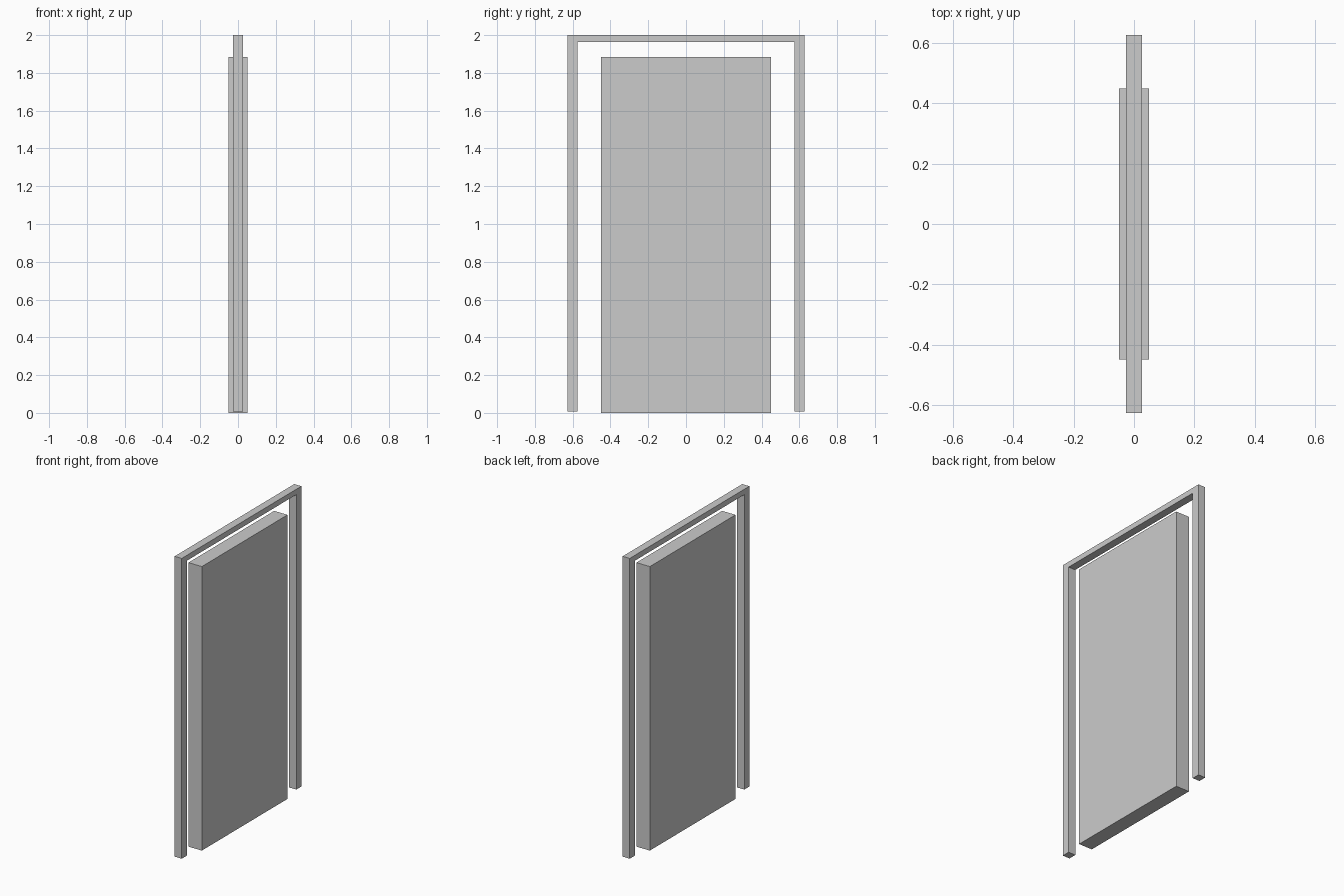
import bpy, bmesh

if "Cube" in bpy.data.objects:
    bpy.data.objects.remove(bpy.data.objects["Cube"])


def extruded(name, profile, half_depth):
    """Extrude a closed (y, z) outline along x, centred on x = 0."""
    bm = bmesh.new()
    face = bm.faces.new([bm.verts.new((-half_depth, y, z)) for y, z in profile])
    ext = bmesh.ops.extrude_face_region(bm, geom=[face])
    verts = [g for g in ext["geom"] if isinstance(g, bmesh.types.BMVert)]
    bmesh.ops.translate(bm, verts=verts, vec=(2 * half_depth, 0, 0))
    bmesh.ops.recalc_face_normals(bm, faces=bm.faces)
    mesh = bpy.data.meshes.new(name)
    bm.to_mesh(mesh)
    bm.free()
    obj = bpy.data.objects.new(name, mesh)
    bpy.context.collection.objects.link(obj)
    return obj


# Door slab
W, H = 0.449, 1.884
extruded("door_panel", [(-W, 0), (W, 0), (W, H), (-W, H)], 0.049)

# Surrounding frame: two posts joined by a top rail, open at the bottom
OUT, INN, BASE, RAIL, TOP = 0.627, 0.574, 0.008, 1.964, 2.0
half = [(INN, RAIL), (INN, BASE), (OUT, BASE), (OUT, TOP)]
extruded("door_frame", half + [(-y, z) for y, z in reversed(half)], 0.026)
